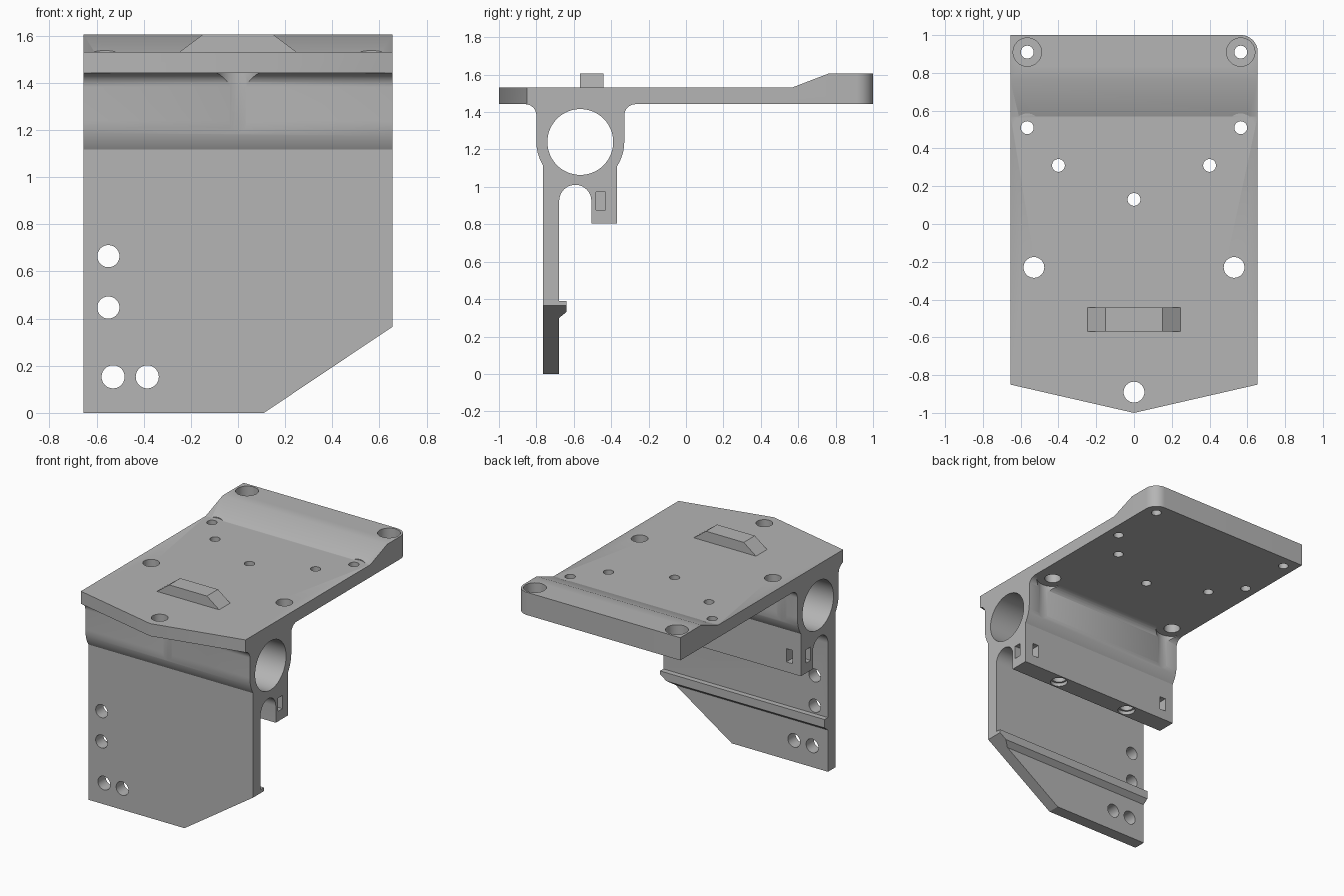
import bpy, bmesh
from math import cos, sin, radians

if "Cube" in bpy.data.objects:
    bpy.data.objects.remove(bpy.data.objects["Cube"], do_unlink=True)

HALF = 0.655                      # half width of the bracket
BORE = (-0.565, 1.24)             # centre of the tube bore (y, z)

grey = bpy.data.materials.new("machined grey")
grey.use_nodes = True
GREY = (0.46, 0.46, 0.46, 1)
grey.diffuse_color = GREY
grey.node_tree.nodes["Principled BSDF"].inputs["Base Color"].default_value = GREY


def arc(u, v, r, a0, a1, n=12):
    angles = [radians(a0 + (a1 - a0) * i / n) for i in range(n + 1)]
    return [(u + r * cos(a), v + r * sin(a)) for a in angles]


def place(axis, u, v, w):
    return {"x": (w, u, v), "y": (u, w, v), "z": (u, v, w)}[axis]


def prism(name, outline, axis, lo, hi):
    """Extrude a flat outline along an axis."""
    bm = bmesh.new()
    ends = [[bm.verts.new(place(axis, u, v, w)) for u, v in outline] for w in (lo, hi)]
    for ring in ends:
        bm.faces.new(ring)
    n = len(outline)
    for i in range(n):
        j = (i + 1) % n
        bm.faces.new((ends[0][i], ends[0][j], ends[1][j], ends[1][i]))
    bmesh.ops.recalc_face_normals(bm, faces=bm.faces)
    mesh = bpy.data.meshes.new(name)
    bm.to_mesh(mesh)
    bm.free()
    mesh.materials.append(grey)
    obj = bpy.data.objects.new(name, mesh)
    bpy.context.collection.objects.link(obj)
    return obj


def activate(obj):
    bpy.ops.object.select_all(action="DESELECT")
    obj.select_set(True)
    bpy.context.view_layer.objects.active = obj


def cut(outline, axis, lo, hi):
    cutter = prism("cutter", outline, axis, lo, hi)
    cutter.hide_render = True
    activate(bracket)
    mod = bracket.modifiers.new("cut", "BOOLEAN")
    mod.operation, mod.solver, mod.object = "DIFFERENCE", "EXACT", cutter
    bpy.ops.object.modifier_apply(modifier=mod.name)
    bpy.data.objects.remove(cutter, do_unlink=True)


def drill(u, v, r, axis, lo, hi, n=40):
    cut(arc(u, v, r, 0, 360 - 360 / n, n - 1), axis, lo, hi)


def box(u0, u1, v0, v1):
    return [(u0, v0), (u1, v0), (u1, v1), (u0, v1)]


# Bracket body: plate, clamp block, arch, leg and ledge in one side profile
profile = (
    [(-1, 1.532), (-1, 1.442)]
    + arc(-0.86, 1.382, 0.06, 90, 0)
    + arc(*BORE, 0.235, 180, 211.6)
    + [(-0.765, 0), (-0.678, 0), (-0.678, 0.30), (-0.64, 0.33), (-0.64, 0.39), (-0.678, 0.39)]
    + arc(-0.592, 0.925, 0.086, 180, 0, 20)
    + [(-0.506, 0.805), (-0.37, 0.805)]
    + arc(*BORE, 0.235, -33.9, 0)
    + arc(-0.27, 1.382, 0.06, 180, 90)
    + [(1, 1.442), (1, 1.605), (0.76, 1.605), (0.57, 1.532)]
)
bracket = prism("bracket_body", profile, "x", -HALF, HALF)

# Pointed front edge, rounded rear corner and sloped leg corner
for s in (-1, 1):
    cut([(0, -1), (s * 1.31, -0.7), (s * 1.31, -1.2), (0, -1.2)], "z", 1.4, 1.7)
cut(arc(0.565, 0.91, 0.09, 0, 90) + [(0.565, 1.1), (0.8, 1.1), (0.8, 0.91)], "z", 1.3, 1.8)
cut([(0.11, 0), (0.655, 0.365), (0.8, 0.462), (0.8, -0.2), (0.11, -0.2)], "y", -0.9, -0.6)

# Tube bore
drill(*BORE, 0.176, "x", -1, 1, 64)

# Fastener clearance grooves below the plate, then their through holes
for x, y, r in ((0, -0.89, 0.097), (-0.53, -0.23, 0.108), (0.53, -0.23, 0.108)):
    drill(x, y, r, "z", 1.1, 1.442)
    drill(x, y, 0.055, "z", 1.3, 1.7)

# Small plate holes, with recesses at the rear corners and the ramp
drill(0, 0.13, 0.034, "z", 1.3, 1.7)
for s in (-1, 1):
    drill(s * 0.4, 0.31, 0.034, "z", 1.3, 1.7)
    for y in (0.51, 0.91):
        drill(s * 0.565, y, 0.034, "z", 1.3, 1.7)
        drill(s * 0.565, y, 0.075, "z", 1.532, 1.8)

# Leg holes
for x, z, r in ((-0.55, 0.665, 0.047), (-0.55, 0.447, 0.047), (-0.53, 0.153, 0.049), (-0.385, 0.153, 0.049)):
    drill(x, z, r, "y", -0.9, -0.6)

# Clamp lip: bottom screw holes and corner slots joining the end and rear faces
for s in (-1, 1):
    drill(s * 0.3, -0.438, 0.058, "z", 0.7, 0.83)
    drill(s * 0.3, -0.438, 0.045, "z", 0.7, 0.97)
    x0, x1 = sorted((s * 0.54, s * 0.8))
    cut(box(-0.48, -0.43, 0.877, 0.973), "x", x0, x1)
    cut(box(s * 0.565 - 0.025, s * 0.565 + 0.025, 0.877, 0.973), "y", -0.48, -0.3)

activate(bracket)
bpy.ops.object.shade_smooth_by_angle(angle=radians(30))

# Tapered locating key on top of the plate
prism("locating_key", [(-0.25, 1.53), (0.25, 1.53), (0.15, 1.605), (-0.15, 1.605)], "y", -0.568, -0.442)
